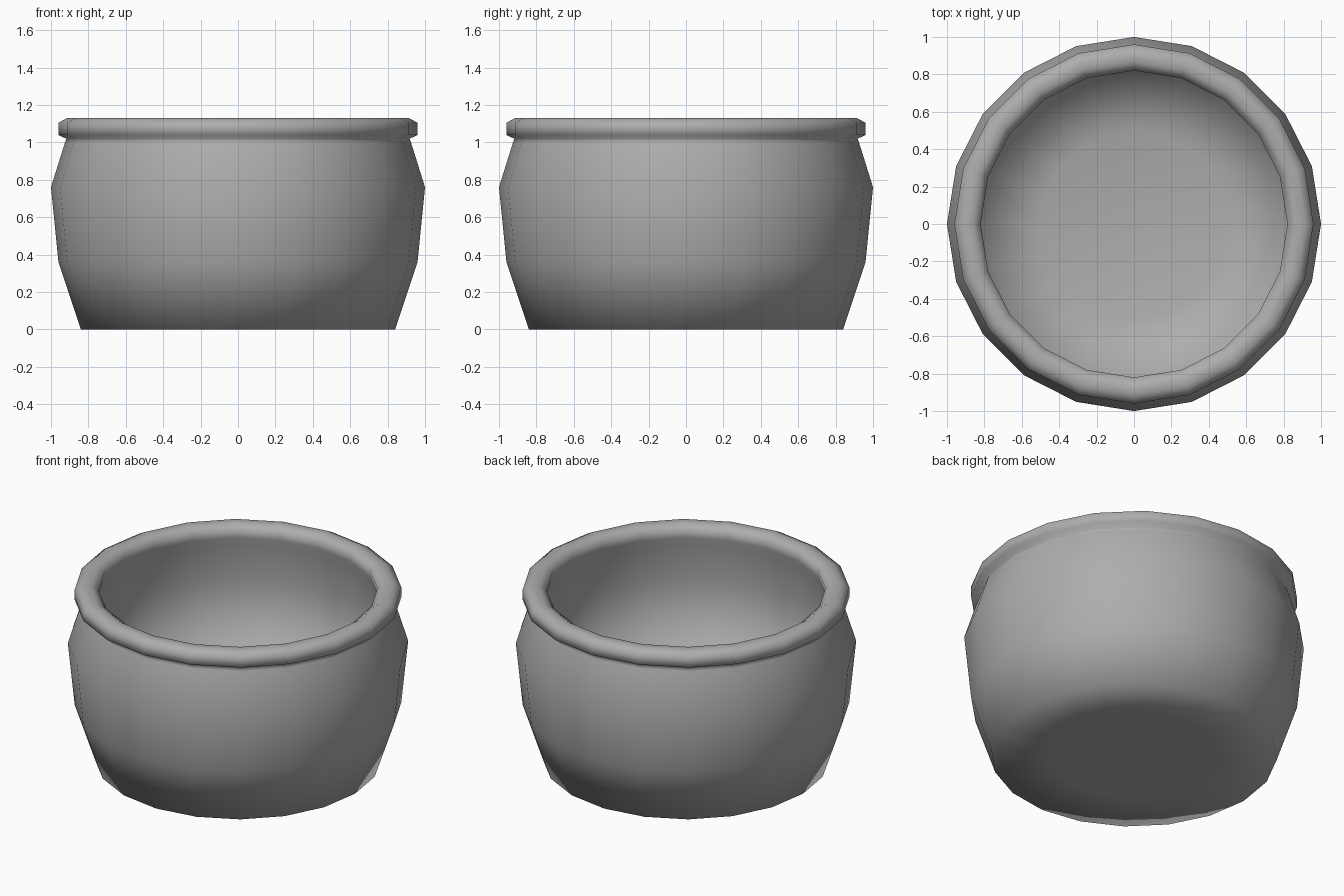
import bpy
import bmesh
from math import cos, sin, tau

SIDES = 20

cube = bpy.data.objects.get("Cube")
if cube:
    bpy.data.objects.remove(cube, do_unlink=True)

# Single stone grey colour
grey = bpy.data.materials.new("stone grey")
grey.use_nodes = True
colour = (0.42, 0.42, 0.42, 1)
grey.diffuse_color = colour
grey.node_tree.nodes["Principled BSDF"].inputs["Base Color"].default_value = colour


def lathe(name, profile):
    """Spin a (radius, height) profile around z and cap both end rings."""
    bm = bmesh.new()
    rings = [[bm.verts.new((r * cos(tau * i / SIDES), r * sin(tau * i / SIDES), z))
              for i in range(SIDES)] for r, z in profile]
    for low, high in zip(rings, rings[1:]):
        for i in range(SIDES):
            j = (i + 1) % SIDES
            bm.faces.new((low[i], low[j], high[j], high[i]))
    bm.faces.new(rings[0][::-1])
    bm.faces.new(rings[-1])
    for face in bm.faces:
        face.smooth = True
    mesh = bpy.data.meshes.new(name)
    bm.to_mesh(mesh)
    bm.free()
    mesh.materials.append(grey)
    obj = bpy.data.objects.new(name, mesh)
    bpy.context.collection.objects.link(obj)
    return obj


# Underside, bulging outer wall and neck
outer_wall = [(0.5, 0), (0.84, 0), (0.96, 0.36), (1.0, 0.76), (0.925, 1.0), (0.918, 1.02)]
# Rounded lip
lip = [(0.96, 1.04), (0.96, 1.105), (0.915, 1.13), (0.865, 1.13), (0.82, 1.1), (0.825, 1.05)]
# Inner wall and shallow dished floor
inside = [(0.835, 1.0), (0.87, 0.76), (0.82, 0.32), (0.5, 0.24)]

lathe("pot", outer_wall + lip + inside)
